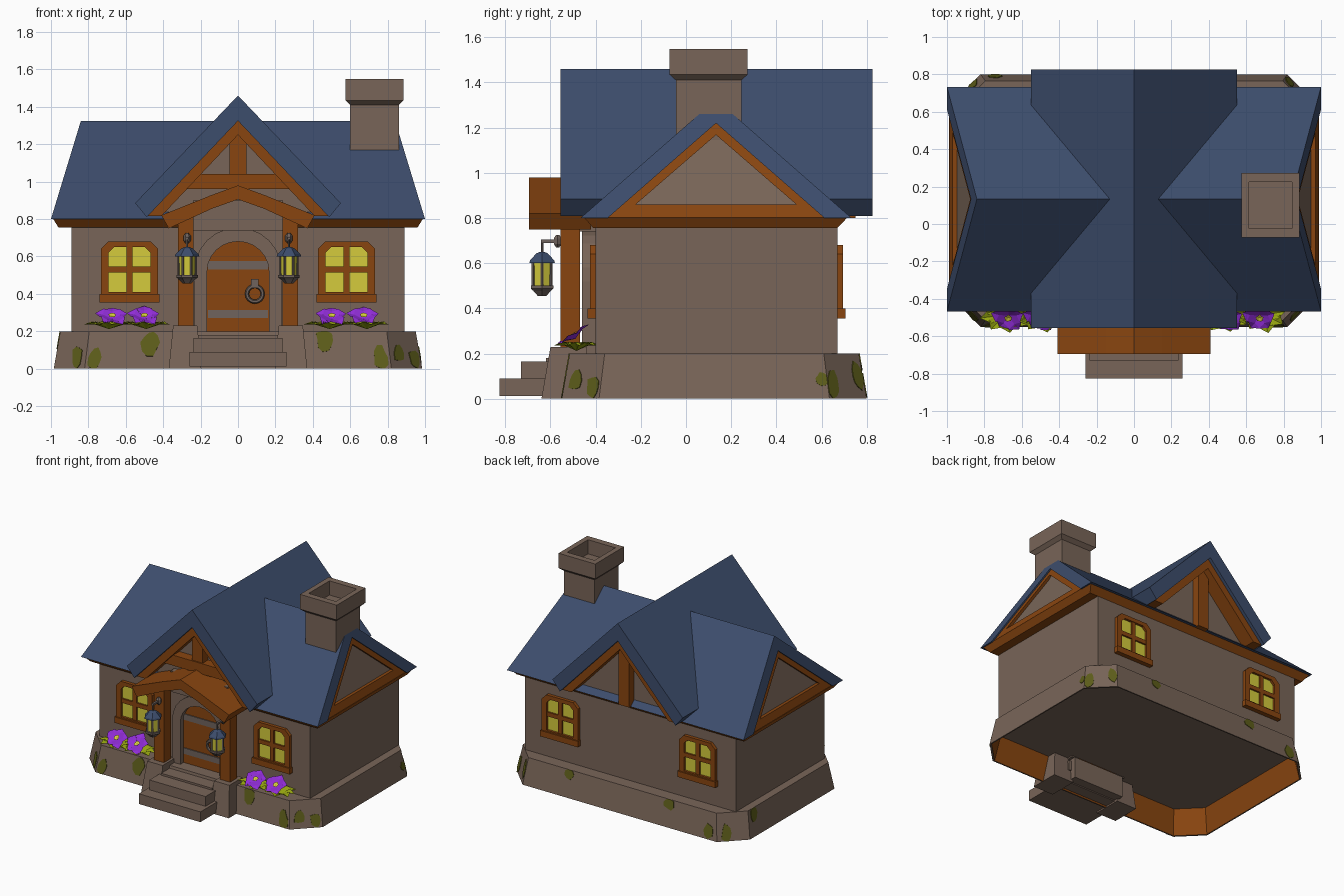
import bpy, bmesh, math, random
from mathutils import Vector, Matrix

random.seed(4)
cube = bpy.data.objects.get("Cube")
if cube:
    bpy.data.objects.remove(cube, do_unlink=True)


def material(name, *rgb):
    m = bpy.data.materials.new(name)
    m.use_nodes = True
    m.diffuse_color = (*rgb, 1)
    m.node_tree.nodes["Principled BSDF"].inputs["Base Color"].default_value = (*rgb, 1)
    return m


STONE = material("stone", .19, .13, .098)
SLATE = material("blue slate", .046, .074, .15)
WOOD = material("orange wood", .25, .06, .005)
GLASS = material("yellow glass", .66, .6, .045)
METAL = material("grey metal", .16, .125, .11)
PURPLE = material("purple petal", .28, .026, .68)
LEAF = material("green leaf", .3, .37, .005)
MOSS = material("moss", .11, .11, .01)


def build(name, verts, faces, *mats, rule=None):
    me = bpy.data.meshes.new(name)
    me.from_pydata([tuple(v) for v in verts], [], faces)
    for m in mats:
        me.materials.append(m)
    if rule:
        for p in me.polygons:
            p.material_index = rule(p.index)
    bm = bmesh.new()
    bm.from_mesh(me)
    bmesh.ops.recalc_face_normals(bm, faces=bm.faces)
    bm.to_mesh(me)
    bm.free()
    ob = bpy.data.objects.new(name, me)
    bpy.context.collection.objects.link(ob)
    return ob


def stack(name, loops, *mats, rule=None):
    """Skin equal-length loops in order and cap both ends."""
    n = len(loops[0])
    faces = [(k * n + i, k * n + (i + 1) % n, (k + 1) * n + (i + 1) % n, (k + 1) * n + i)
             for k in range(len(loops) - 1) for i in range(n)]
    last = (len(loops) - 1) * n
    faces += [tuple(range(n)), tuple(range(last, last + n))]
    return build(name, [v for l in loops for v in l], faces, *mats, rule=rule)


def prism(name, pts, y0, y1, mat):
    return stack(name, [[(x, y, z) for x, z in pts] for y in (y0, y1)], mat)


def rect(x0, x1, y0, y1, z):
    return [(x0, y0, z), (x1, y0, z), (x1, y1, z), (x0, y1, z)]


def box(name, x0, x1, y0, y1, z0, z1, mat):
    return stack(name, [rect(x0, x1, y0, y1, z0), rect(x0, x1, y0, y1, z1)], mat)


def ring(name, outer, inner, y0, y1, mat, closed=True):
    n = len(outer)
    verts = [(x, y, z) for y in (y0, y1) for l in (outer, inner) for x, z in l]
    o0, i0, o1, i1 = (range(k * n, k * n + n) for k in range(4))
    faces = []
    for a, b in ((o0, i0), (i0, i1), (i1, o1), (o1, o0)):
        for k in range(n if closed else n - 1):
            j = (k + 1) % n
            faces.append((a[k], a[j], b[j], b[k]))
    if not closed:
        faces += [(o0[k], i0[k], i1[k], o1[k]) for k in (0, n - 1)]
    return build(name, verts, faces, mat)


def lathe(name, profile, x, y, mat, n=6):
    return stack(name, [[(x + r * math.cos(2 * math.pi * i / n), y + r * math.sin(2 * math.pi * i / n), z)
                         for i in range(n)] for r, z in profile], mat)


# Stone base: open below, wood lined inside
def base_loop(w, d, c, z):
    pts = [(c - w, -d), (w - c, -d), (w, c - d), (w, d - c), (w - c, d), (c - w, d), (-w, d - c), (-w, c - d)]
    return [Vector((x, y + .125, z)) for x, y in pts]


bottom, top = base_loop(.985, .675, .165, 0), base_loop(.95, .64, .155, .2)
stack("stone_base", [top, bottom, base_loop(.975, .665, .165, 0), base_loop(.94, .63, .155, .19)],
      STONE, WOOD, rule=lambda i: 1 if 16 <= i < 24 else 0)


# Moss plates lying on the base sides: side, position along, height, half width, half height
def moss(side, u, v, w, h):
    j = (side + 1) % 8
    length = (bottom[j] - bottom[side]).length
    along = (bottom[j] - bottom[side]).normalized()
    out = Vector((along.y, -along.x, .17)).normalized()
    loop = []
    for k in range(10):
        a, r = 2 * math.pi * k / 10, random.uniform(.75, 1.2)
        uu = min(1, max(0, u + w * r * math.cos(a) / length))
        vv = min(1, max(0, v + h * r * math.sin(a)))
        loop.append(bottom[side].lerp(bottom[j], uu).lerp(top[side].lerp(top[j], uu), vv))
    stack("moss_patch", [loop, [p + out * .004 for p in loop]], MOSS)


for spot in ((0, .03, .3, .04, .3), (0, .21, .7, .05, .35), (0, .79, .75, .05, .3), (0, .97, .3, .04, .3),
             (1, .3, .4, .04, .25), (1, .8, .25, .04, .25), (7, .7, .3, .04, .3), (2, .98, .45, .03, .15),
             (3, .15, .3, .04, .3), (3, .85, .5, .04, .3), (4, .22, .85, .05, .2), (4, .75, .85, .05, .2),
             (4, .96, .3, .04, .3), (5, .3, .3, .04, .3), (6, .06, .8, .04, .25)):
    moss(*spot)

# Walls and tapered eave trim
box("walls", -.89, .89, -.4, .67, .19, .79, STONE)
stack("eave_trim", [rect(-.96, .96, -.41, .67, .755), rect(-.99, .99, -.452, .715, .803)], WOOD)
box("porch_wall", -.24, .24, -.47, -.4, .74, .9, STONE)


# Main roof, whose end edges lean inward toward the ridge
def rake_x(z):
    return 1 - .16 * (z - .8) / .525


def lean(name, pts, ends, mat):
    return stack(name, [[(s * (rake_x(z) - d), y, z) for y, z in pts] for s, d in ends], mat)


MID = .133
for f in (-1, 1):
    lean("main_roof_slope", [(MID + f * .6, .8), (MID, 1.325), (MID, 1.22), (MID + f * .48, .8)],
         ((-1, 0), (1, 0)), SLATE)
lean("side_gable_wall", [(MID - .45, .8), (MID, 1.2), (MID + .45, .8)], ((-1, .035), (1, .035)), STONE)
for s in (-1, 1):
    ends = ((s, .06), (s, .012))
    for f in (-1, 1):
        lean("side_gable_rake", [(MID + f * .49, .8), (MID, 1.225), (MID, 1.168), (MID + f * .425, .8)], ends, WOOD)
    lean("side_gable_beam", [(MID - .48, .8), (MID + .48, .8), (MID + .42, .86), (MID - .42, .86)], ends, WOOD)

# Cross roof with its front and back gables
for s in (-1, 1):
    prism("cross_roof_slope", [(0, 1.46), (s * .55, .885), (s * .488, .81), (0, 1.325)], -.555, .825, SLATE)
prism("cross_gable_wall", [(-.46, .8), (.46, .8), (0, 1.3)], -.425, .69, STONE)
for y0, y1 in ((-.53, -.42), (.69, .8)):
    for s in (-1, 1):
        prism("gable_rake", [(0, 1.34), (s * .488, .815), (s * .41, .815), (0, 1.25)], y0, y1, WOOD)
box("front_gable_post", -.045, .045, -.49, -.42, 1.0, 1.28, WOOD)
box("front_gable_collar", -.28, .28, -.5, -.42, .96, 1.04, WOOD)
box("back_gable_post", -.045, .045, .68, .75, .8, 1.28, WOOD)

# Chimney with hollow cap
CX, CY = .73, .1


def chim(w, d, z):
    return rect(CX - w, CX + w, CY - d, CY + d, z)


stack("chimney", [chim(.13, .145, .95), chim(.13, .145, 1.41), chim(.155, .173, 1.435), chim(.155, .173, 1.548),
                  chim(.115, .125, 1.548), chim(.115, .125, 1.44)], STONE)

# Porch canopy, posts, piers and steps
half = [(.15, .925), (.41, .82), (.37, .75), (.14, .855)]
prism("porch_canopy", [(0, .98)] + half + [(0, .905)] + [(-x, z) for x, z in half[::-1]], -.695, -.42, WOOD)
for s in (-1, 1):
    box("porch_post", s * .237, s * .322, -.555, -.47, .2, .82, WOOD)
    stack("porch_pier", [rect(s * .2, s * .37, -.64, -.42, 0), rect(s * .218, s * .347, -.6, -.44, .23)], STONE)
box("lower_step", -.26, .26, -.825, -.45, .012, .09, STONE)
box("upper_step", -.237, .237, -.73, -.42, .09, .165, STONE)
box("threshold", -.215, .215, -.62, -.38, .02, .18, STONE)


# Arched door with bands, knocker and stone surround
def arch(w, z0, spring, rise):
    return [(w, z0)] + [(w * math.cos(math.pi * k / 12), spring + rise * math.sin(math.pi * k / 12))
                        for k in range(13)] + [(-w, z0)]


prism("door", arch(.17, .18, .52, .16), -.42, -.39, WOOD)
ring("door_surround", arch(.235, .18, .52, .235), arch(.165, .18, .52, .16), -.46, -.39, STONE, closed=False)
for z in (.27, .53):
    box("door_band", -.16, .16, -.427, -.41, z, z + .045, METAL)
bpy.ops.mesh.primitive_torus_add(major_segments=16, minor_segments=6, major_radius=.042, minor_radius=.011,
                                 location=(.09, -.44, .4), rotation=(math.pi / 2, 0, 0))
knocker = bpy.context.object
knocker.name = "door_ring"
knocker.data.materials.append(METAL)
box("door_ring_mount", .07, .11, -.452, -.415, .43, .48, METAL)


# Windows on the front and back walls
def window(cx, y, f):
    def outline(w, z0, z1, c):
        return [(cx + x, z) for x, z in
                ((-w, z0), (w, z0), (w, z1 - c), (w - c, z1), (c - w, z1), (-w, z1 - c))]
    ring("window_frame", outline(.153, .39, .68, .04), outline(.112, .41, .65, .03), y, y + f * .025, WOOD)
    prism("window_panes", outline(.12, .4, .655, .03), y, y + f * .007, GLASS)
    box("window_mullion", cx - .016, cx + .016, y, y + f * .02, .4, .66, WOOD)
    box("window_bar", cx - .12, cx + .12, y, y + f * .02, .515, .547, WOOD)
    box("window_sill", cx - .16, cx + .16, y, y + f * .035, .355, .4, WOOD)


for s in (-1, 1):
    window(s * .58, -.4, -1)
    window(s * .58, .67, 1)

# Hanging lanterns
for s in (-1, 1):
    x, y = s * .272, -.637
    lathe("lantern_cap", [(.066, .6), (.062, .612), (.03, .643), (.012, .65)], x, y, SLATE)
    lathe("lantern_glass", [(.042, .5), (.046, .605)], x, y, GLASS)
    lathe("lantern_foot", [(.022, .455), (.045, .478), (.058, .488), (.058, .502)], x, y, METAL)
    for k in range(6):
        a = math.pi * k / 3
        lathe("lantern_bar", [(.007, .5), (.007, .605)], x + .045 * math.cos(a), y + .045 * math.sin(a), METAL, 4)
    lathe("lantern_hook", [(.006, .645), (.006, .7)], x, y, METAL, 5)
    box("lantern_arm", x - .008, x + .008, y - .006, -.55, .69, .705, METAL)
    lathe("lantern_mount", [(.008, .67), (.02, .685), (.02, .71), (.008, .725)], x, -.568, METAL)


# Flower beds: rosettes of folded leaves or petals
def rosette(name, centre, count, length, width, lift, tilt, mat, squash=1):
    verts, faces = [], []
    turn = Matrix.Rotation(tilt, 3, 'X')
    for k in range(count):
        spin = Matrix.Rotation(2 * math.pi * (k + .25) / count, 3, 'Z')
        size = length * random.uniform(.88, 1.1)
        for p in ((0, 0, 0), (size * .6, -width, lift), (size, 0, lift * .6), (size * .6, width, lift),
                  (size * .55, 0, lift * .6)):
            q = spin @ Vector(p)
            q.y *= squash
            verts.append(Vector(centre) + turn @ q)
        b = 5 * k
        faces += [(b, b + 1, b + 4), (b + 1, b + 2, b + 4), (b + 2, b + 3, b + 4), (b + 3, b, b + 4)]
    return build(name, verts, faces, mat)


for s in (-1, 1):
    for x in (.49, .69):
        rosette("leaves", (s * x, -.485, .212), 8, .135, .05, .04, 0, LEAF, .7)
        rosette("flower", (s * (x * .85 + .085), -.49, .265), 5, .09, .042, .03, .6, PURPLE)
        rosette("flower_heart", (s * (x * .85 + .085), -.502, .283), 5, .022, .012, .006, .6, GLASS)
